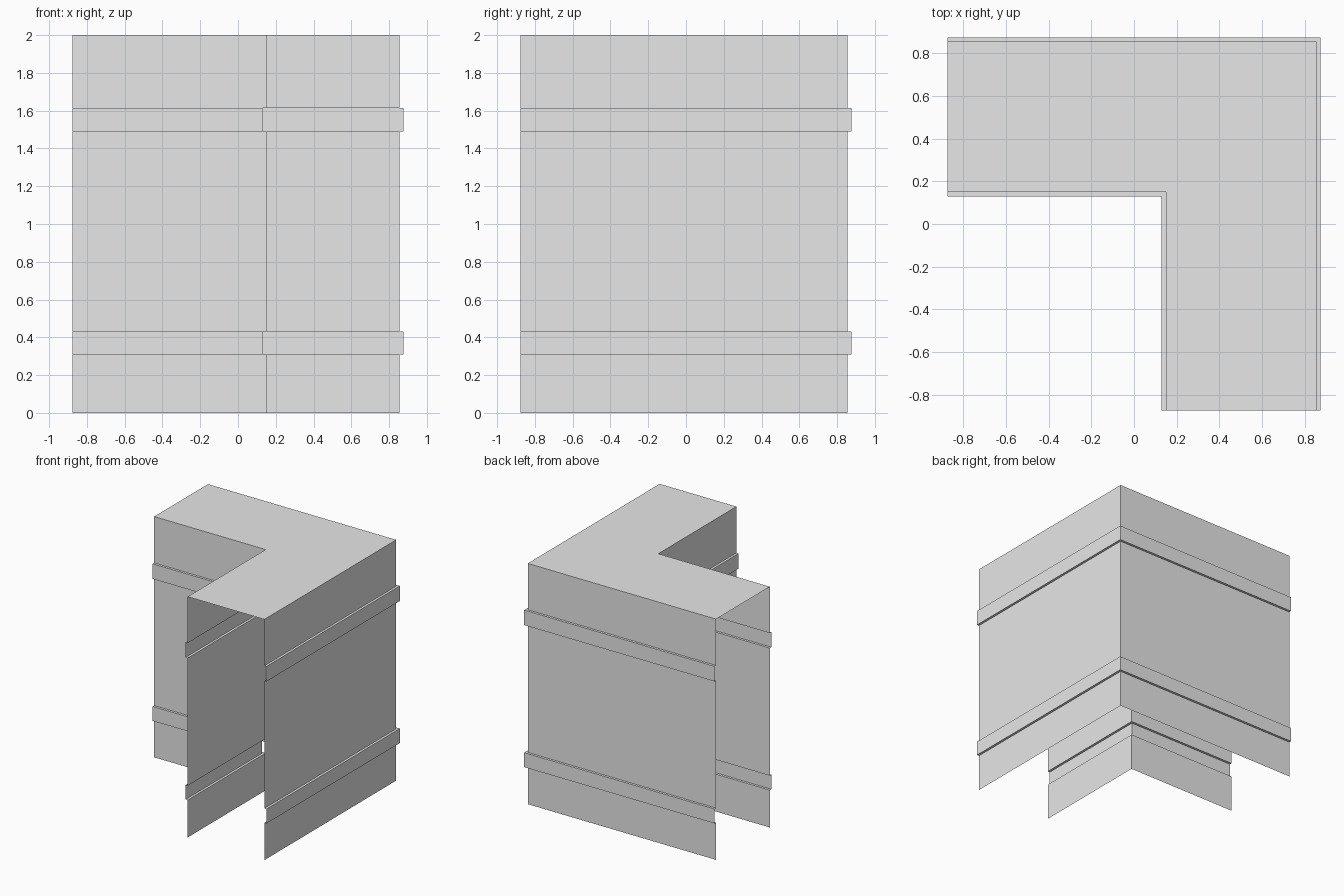
import bpy

default_cube = bpy.data.objects.get("Cube")
if default_cube:
    bpy.data.objects.remove(default_cube, do_unlink=True)

GREY = (0.8, 0.8, 0.8, 1.0)
grey = bpy.data.materials.new("plain_grey")
grey.use_nodes = True
grey.diffuse_color = GREY
grey.node_tree.nodes["Principled BSDF"].inputs["Base Color"].default_value = GREY

END = -0.875      # open ends of both wings
OUTER = 0.855     # outer wall plane
INNER = 0.15      # inner wall plane
RIB = 0.02        # how far the bands stand out
HEIGHT = 2.0

# wall section, as (stand-out, height), with two raised bands
section = [(0, 0)]
for low, high in ((0.31, 0.43), (1.49, 1.615)):
    section += [(0, low), (RIB, low), (RIB, high), (0, high)]
section.append((0, HEIGHT))


def make_object(name, verts, faces):
    mesh = bpy.data.meshes.new(name)
    mesh.from_pydata(verts, [], faces)
    mesh.materials.append(grey)
    obj = bpy.data.objects.new(name, mesh)
    bpy.context.scene.collection.objects.link(obj)


def corner_wall(name, plane, outward):
    """Sweep the section around the mitred corner; the sheet is open at both ends."""
    verts, faces = [], []
    for offset, z in section:
        p = plane + outward * offset
        verts += [(END, p, z), (p, p, z), (p, END, z)]
    for row in range(len(section) - 1):
        for col in range(2):
            a = row * 3 + col
            face = (a, a + 3, a + 4, a + 1)
            faces.append(face if outward > 0 else face[::-1])
    make_object(name, verts, faces)


corner_wall("outer_wall", OUTER, 1)
corner_wall("inner_wall", INNER, -1)

# L-shaped cover; the underside and wing ends stay open
cover = [(END, INNER), (INNER, INNER), (INNER, END),
         (OUTER, END), (OUTER, OUTER), (END, OUTER)]
make_object("top_cover", [(x, y, HEIGHT) for x, y in cover],
            [(0, 1, 4, 5), (1, 2, 3, 4)])
